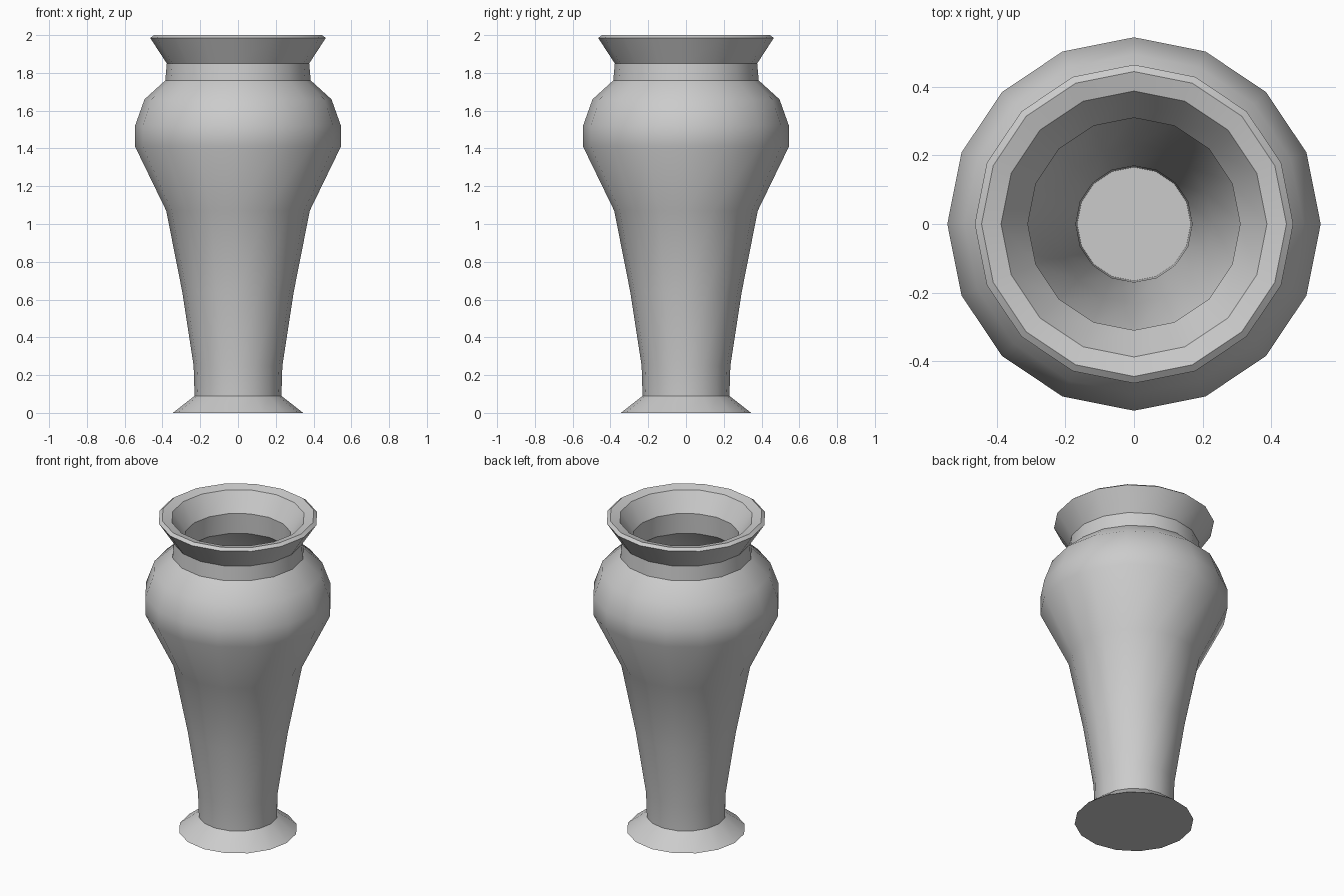
import bpy, bmesh, math

if "Cube" in bpy.data.objects:
    bpy.data.objects.remove(bpy.data.objects["Cube"])

SIDES = 16

# Closed cross-section (radius, height): foot, outer wall, rim, inner wall, floor
profile = [
    (0, 0), (0.345, 0), (0.23, 0.09), (0.235, 0.25), (0.295, 0.64),
    (0.38, 1.07), (0.545, 1.41), (0.545, 1.52), (0.495, 1.66),
    (0.385, 1.76), (0.377, 1.85), (0.465, 1.985), (0.445, 2.0),
    (0.388, 1.985), (0.31, 1.87), (0.315, 1.74), (0.44, 1.62),
    (0.48, 1.51), (0.48, 1.425), (0.318, 1.09), (0.232, 0.65),
    (0.17, 0.26), (0.166, 0.10), (0, 0.10),
]


def lathe(name, points, sides):
    """Revolve a profile around z; points at radius 0 become poles."""
    bm = bmesh.new()
    rings = []
    for r, z in points:
        if r == 0:
            rings.append([bm.verts.new((0, 0, z))] * sides)
        else:
            rings.append([bm.verts.new((r * math.cos(2 * math.pi * i / sides),
                                        r * math.sin(2 * math.pi * i / sides), z))
                          for i in range(sides)])
    for a, b in zip(rings, rings[1:]):
        for i in range(sides):
            j = (i + 1) % sides
            bm.faces.new(list(dict.fromkeys((a[i], a[j], b[j], b[i]))))
    bmesh.ops.recalc_face_normals(bm, faces=bm.faces[:])
    mesh = bpy.data.meshes.new(name)
    bm.to_mesh(mesh)
    bm.free()
    obj = bpy.data.objects.new(name, mesh)
    bpy.context.collection.objects.link(obj)
    return obj


# Hollow vase, smooth body with crisp rim, neck and foot edges
vase = lathe("vase", profile, SIDES)
bpy.context.view_layer.objects.active = vase
vase.select_set(True)
bpy.ops.object.shade_smooth_by_angle(angle=math.radians(32))
